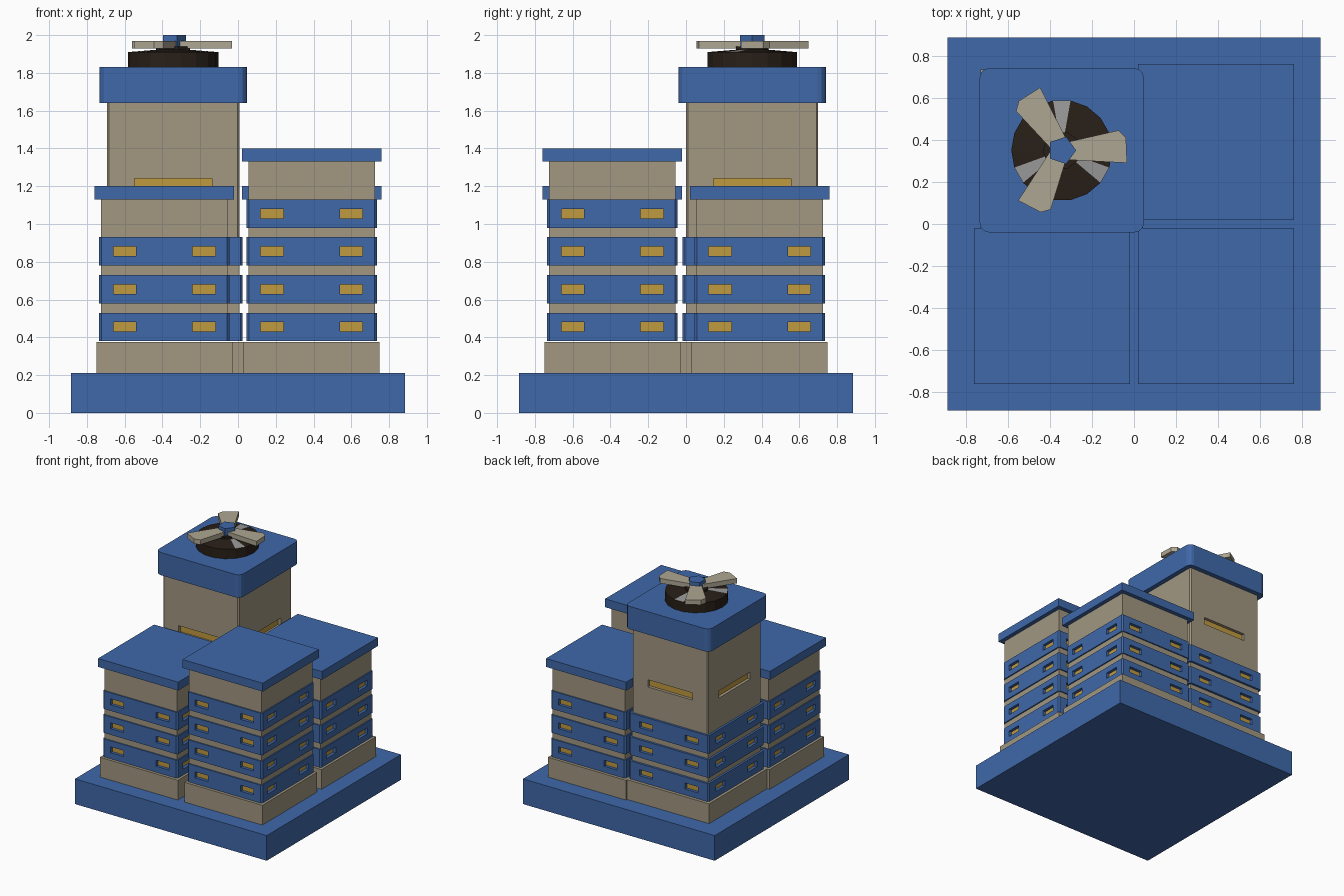
import bpy, bmesh
from math import cos, sin, pi, radians
from mathutils import Matrix, Vector

if "Cube" in bpy.data.objects:
    bpy.data.objects.remove(bpy.data.objects["Cube"])


def material(name, *rgb):
    m = bpy.data.materials.new(name)
    m.diffuse_color = (*rgb, 1)
    m.use_nodes = True
    m.node_tree.nodes["Principled BSDF"].inputs["Base Color"].default_value = m.diffuse_color
    return m


BLUE = material("blue", 0.05, 0.14, 0.40)
BEIGE = material("beige", 0.36, 0.31, 0.22)
AMBER = material("amber", 0.52, 0.32, 0.05)
DARK = material("dark brown", 0.022, 0.014, 0.009)
PALE = material("pale", 0.42, 0.38, 0.29)
GREY = material("grey", 0.32, 0.32, 0.32)


def to_object(name, bm, *mats):
    bmesh.ops.recalc_face_normals(bm, faces=bm.faces[:])
    me = bpy.data.meshes.new(name)
    bm.to_mesh(me)
    bm.free()
    for m in mats:
        me.materials.append(m)
    ob = bpy.data.objects.new(name, me)
    bpy.context.collection.objects.link(ob)
    return ob


def boxes(name, items, mat, bevel=0, segments=1):
    """One object from (centre, size) boxes, optionally bevelling upright edges."""
    bm = bmesh.new()
    for centre, size in items:
        bmesh.ops.create_cube(bm, size=1, matrix=Matrix.Translation(centre) @ Matrix.Diagonal((*size, 1)))
    if bevel:
        upright = [e for e in bm.edges if abs(e.verts[0].co.z - e.verts[1].co.z) > 1e-4]
        bmesh.ops.bevel(bm, geom=upright, offset=bevel, segments=segments, profile=0.5, affect='EDGES')
    return to_object(name, bm, mat)


def slab(name, c, half, z0, z1, mat, bevel=0, segments=1):
    return boxes(name, [((c[0], c[1], (z0 + z1) / 2), (2 * half, 2 * half, z1 - z0))], mat, bevel, segments)


def windowed(name, c, half, z0, z1, mat, offsets, width, wz0, wz1, bevel, depth=0.03):
    """Slab with recessed amber windows on all four sides."""
    body = slab(name, c, half, z0, z1, mat, bevel)
    cuts, panes = [], []
    for k in range(4):
        n = Vector((round(cos(k * pi / 2)), round(sin(k * pi / 2)), 0))
        t = Vector((-n.y, n.x, 0))
        for o in offsets:
            mid = Vector((c[0], c[1], (wz0 + wz1) / 2)) + t * o
            for target, dist, thick, grow in ((cuts, half, 2 * depth, 0), (panes, half - depth, 0.01, 0.004)):
                size = [abs(n[i]) * thick + abs(t[i]) * (width + grow) for i in range(2)]
                target.append((mid + n * dist, (*size, wz1 - wz0 + grow)))
    cutter = boxes(name + "_cutter", cuts, mat)
    cutter.hide_render = True
    mod = body.modifiers.new("pockets", 'BOOLEAN')
    mod.operation, mod.solver, mod.object = 'DIFFERENCE', 'EXACT', cutter
    dg = bpy.context.evaluated_depsgraph_get()
    cut_mesh = bpy.data.meshes.new_from_object(body.evaluated_get(dg))
    body.modifiers.clear()
    body.data = cut_mesh
    bpy.data.objects.remove(cutter)
    boxes(name + "_panes", panes, AMBER)


def tower(name, c, floors, foot, band, wall):
    """Plinth, then blue window bands separated by beige wall courses."""
    slab(name + "_plinth", c, foot, 0.21, 0.375, BEIGE)
    for i in range(floors):
        z = 0.38 + 0.2 * i
        windowed(f"{name}_band_{i + 1}", c, band, z, z + 0.15, BLUE, (-0.21, 0.21), 0.12, z + 0.05, z + 0.10, 0.012)
        if i < floors - 1:
            slab(f"{name}_course_{i + 1}", c, wall, z + 0.15, z + 0.20, BEIGE)
    return 0.33 + 0.2 * floors


# base plate
slab("base", (0, 0), 0.885, 0, 0.21, BLUE)

# three low towers with flat roofs
for name, c, floors in (("front_left", (-0.39, -0.39), 3),
                        ("front_right", (0.39, -0.39), 4),
                        ("back_right", (0.39, 0.39), 3)):
    top = tower(name, c, floors, 0.36, 0.345, 0.335)
    slab(name + "_top_wall", c, 0.335, top, top + 0.20, BEIGE)
    slab(name + "_roof", c, 0.37, top + 0.20, top + 0.27, BLUE)

# tall tower with slot windows and rounded cap
C = (-0.343, 0.35)
top = tower("tall", C, 3, 0.385, 0.368, 0.35)
windowed("tall_upper_wall", C, 0.35, top, 1.64, BEIGE, (0,), 0.41, 1.18, 1.24, 0.01)
slab("tall_cap", C, 0.39, 1.64, 1.83, BLUE, 0.045, 3)

# fan housing: drum with a shallow cone top in dark and grey sectors
bm = bmesh.new()
N = 18
low, high = [[bm.verts.new((C[0] + 0.24 * cos(2 * pi * i / N), C[1] + 0.24 * sin(2 * pi * i / N), z))
              for i in range(N)] for z in (1.83, 1.91)]
tip = bm.verts.new((C[0], C[1], 1.93))
bm.faces.new(low)
for i in range(N):
    j = (i + 1) % N
    bm.faces.new((low[i], low[j], high[j], high[i]))
    f = bm.faces.new((high[i], high[j], tip))
    f.material_index = 1 if i % 6 == 4 else 0
to_object("fan_housing", bm, DARK, GREY)


def prism(name, outline, z0, z1, mat):
    bm = bmesh.new()
    f = bm.faces.new([bm.verts.new((x, y, z0)) for x, y in outline])
    up = bmesh.ops.extrude_face_region(bm, geom=[f])["geom"]
    bmesh.ops.translate(bm, verts=[v for v in up if isinstance(v, bmesh.types.BMVert)], vec=(0, 0, z1 - z0))
    return to_object(name, bm, mat)


def ring(n, r, start=0):
    return [(C[0] + r * cos(start + 2 * pi * i / n), C[1] + r * sin(start + 2 * pi * i / n)) for i in range(n)]


# motor, pentagonal hub and three blades
prism("fan_motor", ring(10, 0.09), 1.90, 1.94, DARK)
prism("fan_hub", ring(5, 0.068), 1.93, 2.0, BLUE)
blade = [(0.03, -0.045), (0.31, -0.06), (0.305, 0.06), (0.27, 0.095), (0.03, 0.04)]
for k in range(3):
    a = radians(120 * k)
    prism(f"fan_blade_{k + 1}", [(C[0] + x * cos(a) - y * sin(a), C[1] + x * sin(a) + y * cos(a)) for x, y in blade],
          1.93, 1.97, PALE)
